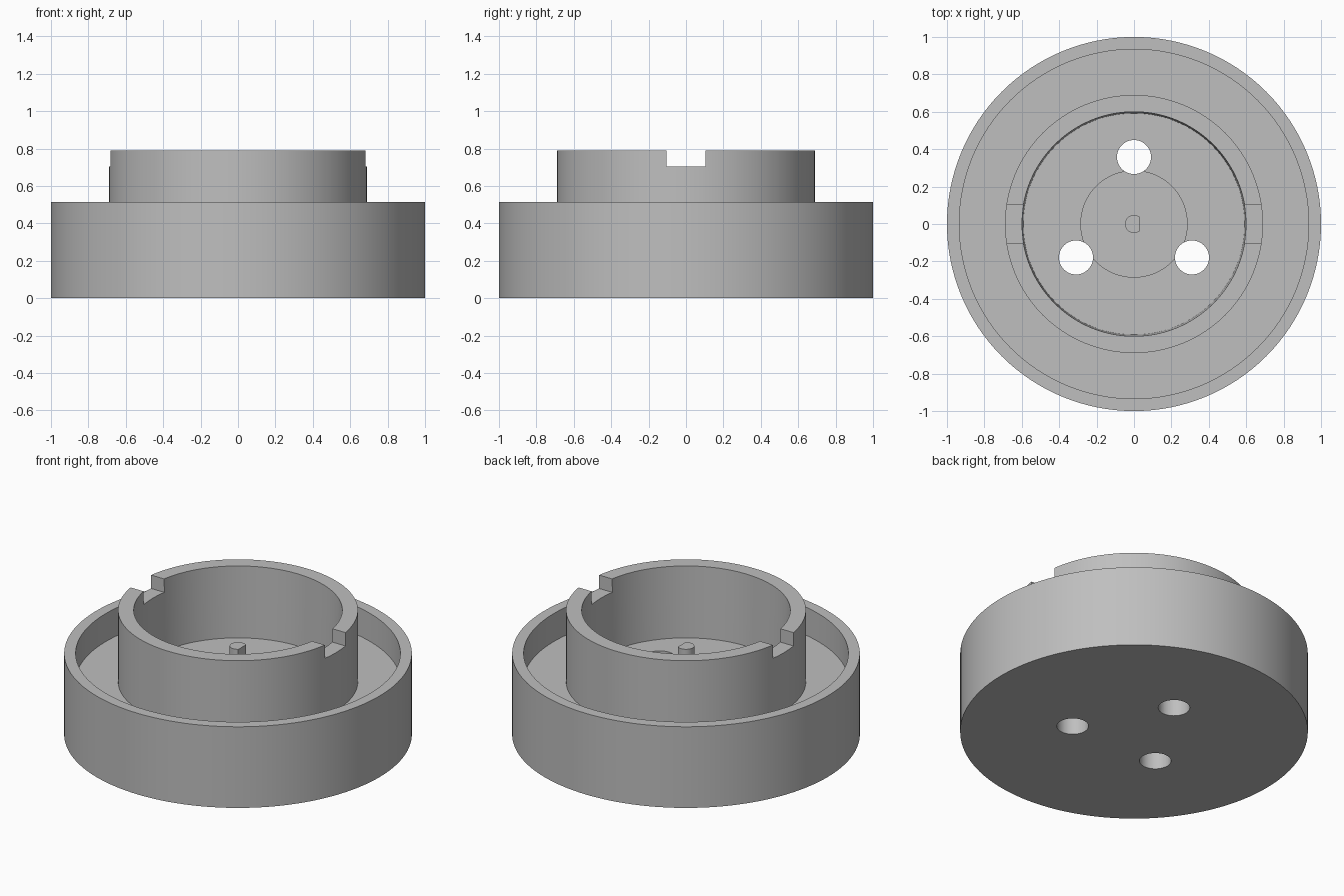
import bpy, bmesh, math

if "Cube" in bpy.data.objects:
    bpy.data.objects.remove(bpy.data.objects["Cube"])

FLOOR = 0.337
SEG = 128

grey = bpy.data.materials.new("plain grey")
grey.diffuse_color = (0.52, 0.52, 0.52, 1)
grey.use_nodes = True
grey.node_tree.nodes["Principled BSDF"].inputs["Base Color"].default_value = grey.diffuse_color


def make_object(name, bm):
    bmesh.ops.recalc_face_normals(bm, faces=bm.faces)
    mesh = bpy.data.meshes.new(name)
    bm.to_mesh(mesh)
    bm.free()
    obj = bpy.data.objects.new(name, mesh)
    bpy.context.collection.objects.link(obj)
    mesh.materials.append(grey)
    return obj


def lathe(name, profile):
    """Revolve an (r, z) profile that starts and ends on the axis."""
    bm = bmesh.new()
    verts = [bm.verts.new((r, 0, z)) for r, z in profile]
    edges = [bm.edges.new(p) for p in zip(verts, verts[1:])]
    bmesh.ops.spin(bm, geom=verts + edges, axis=(0, 0, 1), cent=(0, 0, 0),
                   angle=2 * math.pi, steps=SEG, use_merge=True)
    bmesh.ops.remove_doubles(bm, verts=bm.verts, dist=1e-5)
    return make_object(name, bm)


def prism(name, outline, z0, z1):
    """Extrude a flat outline from z0 to z1."""
    bm = bmesh.new()
    face = bm.faces.new([bm.verts.new((x, y, z0)) for x, y in outline])
    top = bmesh.ops.extrude_face_region(bm, geom=[face])["geom"]
    bmesh.ops.translate(bm, vec=(0, 0, z1 - z0),
                        verts=[v for v in top if isinstance(v, bmesh.types.BMVert)])
    return make_object(name, bm)


def circle(cx, cy, r, n):
    return [(cx + r * math.cos(2 * math.pi * i / n),
             cy + r * math.sin(2 * math.pi * i / n)) for i in range(n)]


def cut(target, cutter):
    mod = target.modifiers.new(cutter.name, 'BOOLEAN')
    mod.operation = 'DIFFERENCE'
    mod.solver = 'EXACT'
    mod.object = cutter
    bpy.context.view_layer.objects.active = target
    bpy.ops.object.modifier_apply(modifier=mod.name)
    bpy.data.objects.remove(cutter)


def smooth(obj):
    bpy.ops.object.select_all(action='DESELECT')
    obj.select_set(True)
    bpy.context.view_layer.objects.active = obj
    bpy.ops.object.shade_smooth_by_angle(angle=math.radians(30))


# Round housing: outer wall, groove, inner collar, and floor with a low boss
housing = lathe("housing", [
    (0, 0), (1, 0), (1, 0.515), (0.934, 0.515), (0.934, FLOOR),
    (0.69, FLOOR), (0.69, 0.79), (0.6, 0.79), (0.592, FLOOR),
    (0.287, FLOOR), (0.287, FLOOR + 0.015), (0, FLOOR + 0.015)])

# Pair of opposite notches in the collar rim
cut(housing, prism("notch_cutter",
                   [(-0.9, -0.103), (0.9, -0.103), (0.9, 0.103), (-0.9, 0.103)],
                   0.705, 0.9))

# Three through holes
for k in range(3):
    a = math.radians(90 + 120 * k)
    cut(housing, prism("hole_cutter",
                       circle(0.358 * math.cos(a), 0.358 * math.sin(a), 0.091, 48),
                       -0.1, 0.6))
smooth(housing)

# D-shaped centre pin with its flat towards +x
pin = prism("centre_pin", [(min(x, 0.03), y) for x, y in circle(0, 0, 0.048, 40)],
            FLOOR, 0.563)
smooth(pin)
